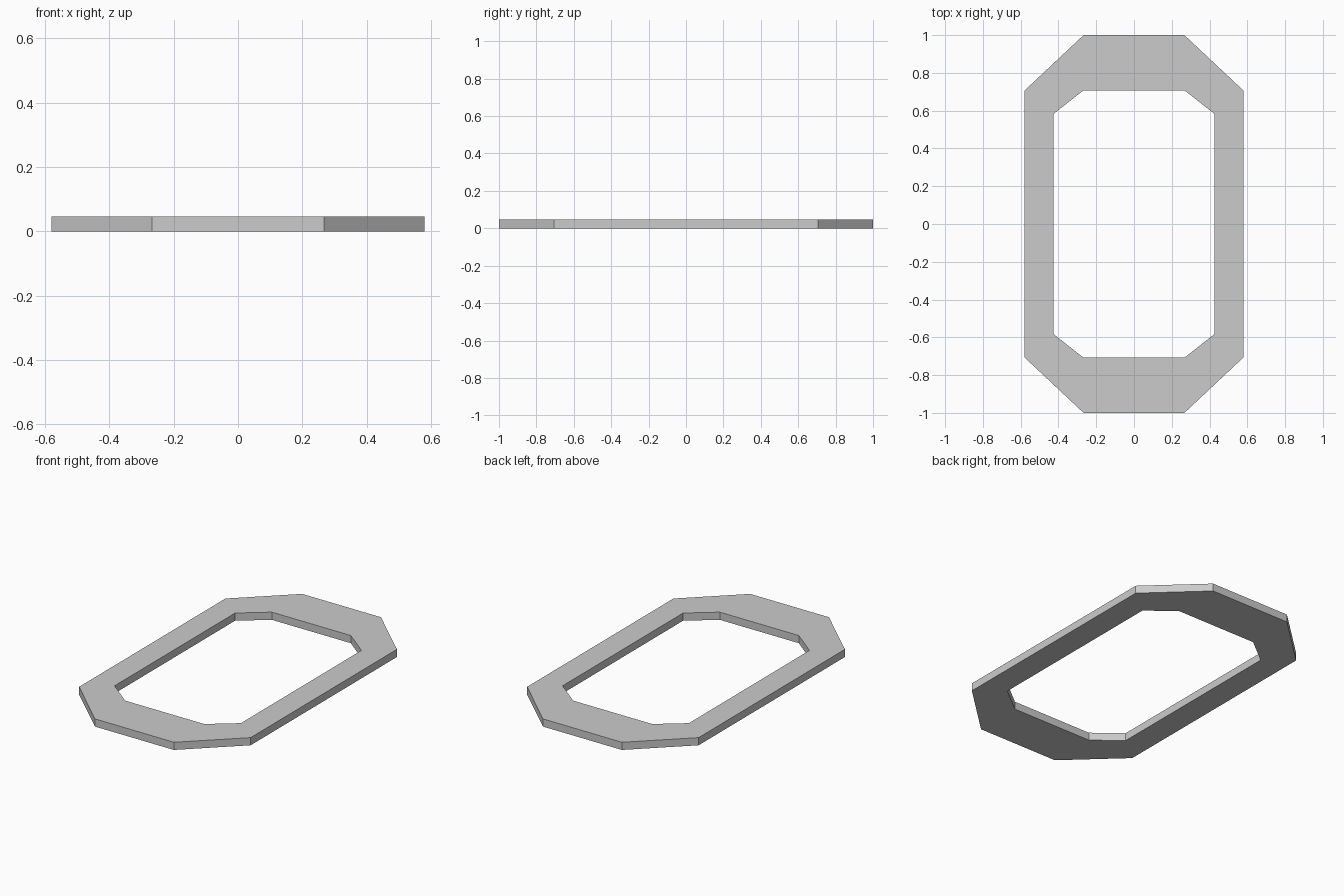
import bpy
import bmesh

if "Cube" in bpy.data.objects:
    bpy.data.objects.remove(bpy.data.objects["Cube"])

HEIGHT = 0.047


def octagon(half_x, half_y, corner_x, corner_y):
    """Chamfered rectangle, counter-clockwise."""
    quarter = [(half_x, corner_y), (corner_x, half_y)]
    half = quarter + [(-x, y) for x, y in reversed(quarter)]
    return half + [(-x, -y) for x, y in half]


# Outer and inner outlines of the ring
outer = octagon(0.58, 1.0, 0.267, 0.706)
inner = octagon(0.427, 0.708, 0.267, 0.582)

bm = bmesh.new()
rings = [[bm.verts.new((x, y, z)) for x, y in outline]
         for outline, z in ((outer, 0), (outer, HEIGHT), (inner, HEIGHT), (inner, 0))]

# Outer wall, top, inner wall and underside
for k in range(4):
    a, b = rings[k], rings[(k + 1) % 4]
    for i in range(8):
        j = (i + 1) % 8
        bm.faces.new((a[i], a[j], b[j], b[i]))
bmesh.ops.recalc_face_normals(bm, faces=bm.faces)

mesh = bpy.data.meshes.new("octagonal_frame")
bm.to_mesh(mesh)
bm.free()
frame = bpy.data.objects.new("octagonal_frame", mesh)
bpy.context.collection.objects.link(frame)
